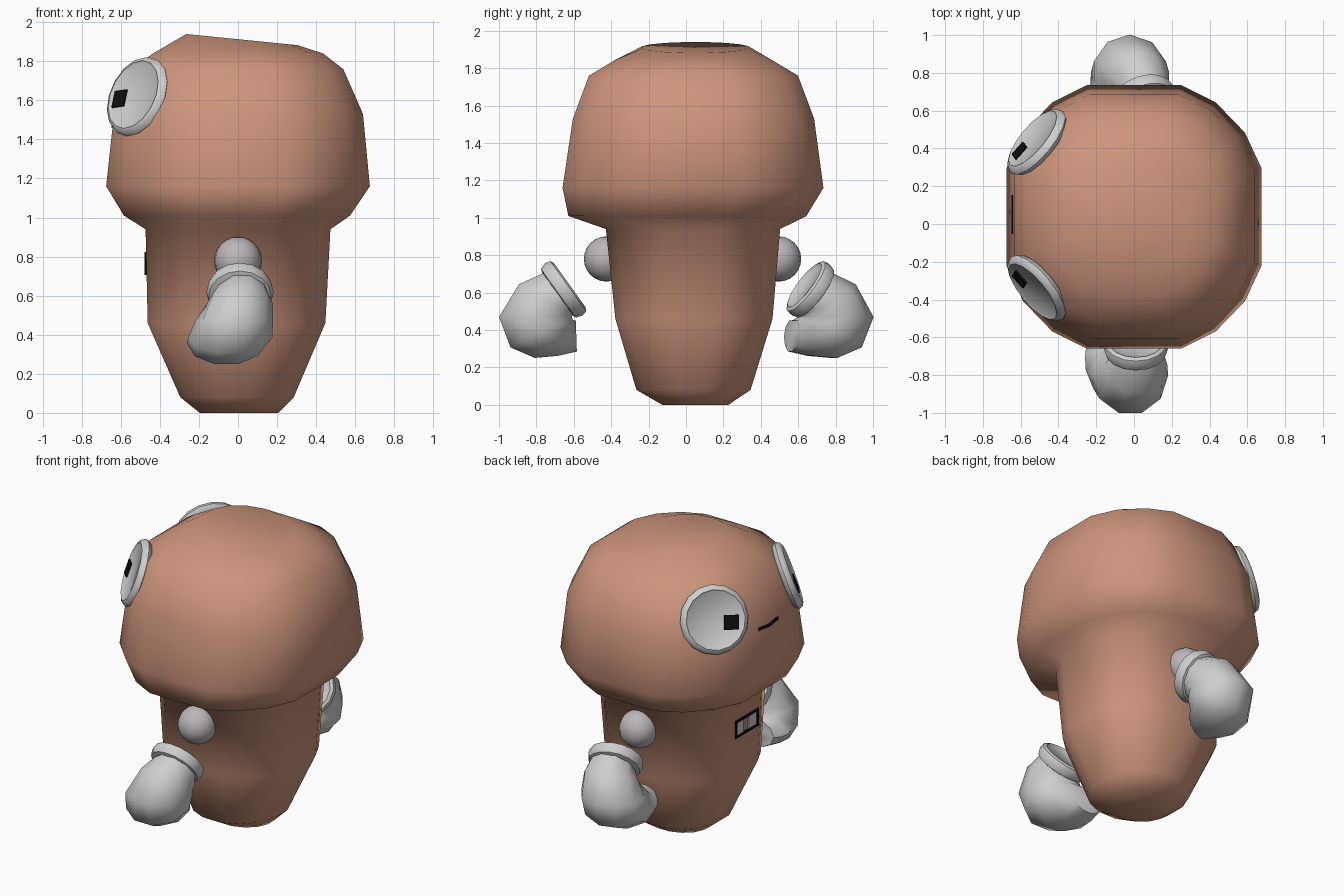
import bpy, bmesh, math
from mathutils import Vector, Matrix

if "Cube" in bpy.data.objects:
    bpy.data.objects.remove(bpy.data.objects["Cube"])


def material(name, rgb):
    m = bpy.data.materials.new(name)
    m.diffuse_color = (*rgb, 1)
    m.use_nodes = True
    m.node_tree.nodes["Principled BSDF"].inputs["Base Color"].default_value = m.diffuse_color
    return m


CLAY = material("warm clay", (0.61, 0.30, 0.20))
WHITE = material("off white", (0.62, 0.62, 0.62))
GREY = material("shoulder grey", (0.50, 0.47, 0.49))
BLACK = material("black", (0.004, 0.004, 0.004))


def finish(name, bm, mat, angle=50, flip=False):
    bmesh.ops.recalc_face_normals(bm, faces=bm.faces)
    if flip:
        bmesh.ops.reverse_faces(bm, faces=bm.faces)
    me = bpy.data.meshes.new(name)
    bm.to_mesh(me)
    bm.free()
    me.materials.append(mat)
    ob = bpy.data.objects.new(name, me)
    bpy.context.collection.objects.link(ob)
    bpy.ops.object.select_all(action='DESELECT')
    ob.select_set(True)
    bpy.context.view_layer.objects.active = ob
    bpy.ops.object.shade_smooth_by_angle(angle=math.radians(angle))
    return ob


def loft(rings):
    """Skin a list of equally long point rings and cap both ends."""
    bm = bmesh.new()
    vs = [[bm.verts.new(p) for p in r] for r in rings]
    n = len(vs[0])
    for a, b in zip(vs, vs[1:]):
        for i in range(n):
            j = (i + 1) % n
            bm.faces.new((a[i], a[j], b[j], b[i]))
    bm.faces.new(vs[0][::-1])
    bm.faces.new(vs[-1])
    return bm


def sharpen_caps(ob, smallest=9):
    """Keep the end caps flat with hard borders."""
    me = ob.data
    attr = me.attributes.get("sharp_edge") or me.attributes.new("sharp_edge", 'BOOLEAN', 'EDGE')
    edges = {e.key: e.index for e in me.edges}
    for p in me.polygons:
        if len(p.vertices) >= smallest:
            for k in p.edge_keys:
                attr.data[edges[k]].value = True


def lathe(name, profile, center, axis, mat, n=16):
    """Spin (radius, height) points round an axis."""
    m = Matrix.Translation(center) @ Vector(axis).to_track_quat('Z', 'Y').to_matrix().to_4x4()
    rings = [[m @ Vector((r * math.cos(2 * math.pi * i / n), r * math.sin(2 * math.pi * i / n), h))
              for i in range(n)] for r, h in profile]
    return finish(name, loft(rings), mat, 50)


def plate(name, center, normal, w, h, mat, t=0.009, roll=0):
    """Thin box lying on a surface, its height axis pointing up."""
    z = Vector(normal).normalized()
    x = Vector((0, 0, 1)).cross(z).normalized()
    rot = Matrix((x, z.cross(x), z)).transposed().to_4x4()
    bm = bmesh.new()
    bmesh.ops.create_cube(bm, size=1, matrix=Matrix.Translation(center) @ rot
                          @ Matrix.Rotation(roll, 4, 'Z') @ Matrix.Diagonal((w, h, t, 1)))
    return finish(name, bm, mat, 30)


# Body: rounded-square sections: z, x range, y range, squareness
sections = [
    (0.00, -0.20, 0.21, -0.13, 0.23, 0.0),
    (0.08, -0.30, 0.29, -0.27, 0.35, 0.2),
    (0.46, -0.465, 0.45, -0.38, 0.465, 0.7),
    (0.94, -0.475, 0.475, -0.43, 0.505, 0.8),
    (1.01, -0.585, 0.575, -0.63, 0.645, 0.9),
    (1.16, -0.675, 0.675, -0.66, 0.735, 1.0),
    (1.53, -0.635, 0.64, -0.605, 0.685, 1.0),
    (1.76, -0.545, 0.54, -0.52, 0.60, 0.9),
    (1.84, -0.44, 0.44, -0.39, 0.47, 0.5),
    (1.94, -0.27, 0.31, -0.24, 0.34, 0.1),
]
SQUARE = [(1, 0.37), (0.87, 0.64), (0.64, 0.87), (0.37, 1)]
rings = []
for z, x0, x1, y0, y1, sq in sections:
    ring = []
    for q in range(4):
        for k, (sx, sy) in enumerate(SQUARE):
            a = math.radians(11.25 + 22.5 * k)
            u = math.cos(a) * (1 - sq) + sx * sq
            v = math.sin(a) * (1 - sq) + sy * sq
            for _ in range(q):
                u, v = -v, u
            x = (x0 + x1) / 2 + u * (x1 - x0) / 2
            y = (y0 + y1) / 2 + v * (y1 - y0) / 2
            tilt = 0.1 * (x + 0.27) if z > 1.9 else 0     # sloping crown
            ring.append((x, y, z - tilt))
    rings.append(ring)
sharpen_caps(finish("body", loft(rings), CLAY, 70))

# Eyes: rimmed discs with square pupils
for label, s, cy in (("front", -1, -0.34), ("back", 1, 0.435)):
    n = Vector((-0.72, 0.6 * s, 0.34)).normalized()
    c = Vector((-0.515, cy, 1.62))
    lathe(label + "_eye", [(0.17, -0.035), (0.20, -0.03), (0.215, -0.005), (0.205, 0.02),
                           (0.185, 0.03), (0.175, 0.022)], c, n, WHITE)
    plate(label + "_pupil", c + n * 0.026 + Vector((-0.073, -0.063 * s, -0.02)), n,
          0.09, 0.09, BLACK, roll=-0.1 * s)

# Mouth: two short strokes making a shallow smile
for label, y, roll in (("left", 0.10, 0.12), ("right", 0.0, -0.12)):
    plate("mouth_" + label, (-0.643, y, 1.475), (-1, 0, 0.11), 0.105, 0.018, BLACK, roll=-roll)

# Buckle: black frame with two pale panels
for dy, dz, w, h in ((0, 0.05, 0.24, 0.016), (0, -0.05, 0.24, 0.016),
                     (0.112, 0, 0.016, 0.11), (-0.112, 0, 0.016, 0.11)):
    plate("buckle_frame", (-0.474, 0.035 + dy, 0.765 + dz), (-1, 0, 0), w, h, BLACK)
for dy, w in ((0.07, 0.06), (-0.06, 0.08)):
    plate("buckle_panel", (-0.472, 0.035 + dy, 0.765), (-1, 0, 0), w, 0.084, WHITE, 0.006)

# Shoulder balls
for label, y in (("front", -0.425), ("back", 0.495)):
    bm = bmesh.new()
    bmesh.ops.create_uvsphere(bm, u_segments=20, v_segments=12, radius=0.121,
                              matrix=Matrix.Translation((0, y, 0.78)))
    finish(label + "_shoulder", bm, GREY, 60)

# Hands: curled mitten swept round the crook, plus a thick cuff
# sweep angle, outer reach, centre x, half width
curl = [(125, 0.29, 0.02, 0.13), (150, 0.35, 0.01, 0.16), (180, 0.41, -0.02, 0.19),
        (205, 0.385, -0.04, 0.205), (225, 0.31, -0.06, 0.19), (245, 0.23, -0.09, 0.155),
        (272, 0.185, -0.12, 0.11)]
for label, s, turn in (("front", 1, 0), ("back", -1, math.radians(18))):
    place = (Matrix.Translation((0, -0.8 * s, 0)) @ Matrix.Rotation(turn, 4, 'Z')
             @ Matrix.Translation((0, 0.8 * s, 0)) @ Matrix.Diagonal((1, s, 1, 1)))
    rings = []
    for deg, reach, cx, w in curl:
        a = math.radians(deg)
        ring = []
        for i in range(10):
            t = 2 * math.pi * (i + 0.5) / 10
            r = 0.02 + (reach - 0.02) * (0.5 + 0.525 * math.cos(t))
            ring.append(place @ Vector((cx + w * 1.05 * math.sin(t),
                                        -0.59 + r * math.cos(a), 0.47 + r * math.sin(a))))
        rings.append(ring)
    finish(label + "_hand", loft(rings), WHITE, 50)
    axis = place.to_3x3() @ Vector((0, 0.81, 0.58))
    lathe(label + "_cuff", [(0.13, -0.05), (0.16, -0.04), (0.172, -0.005), (0.165, 0.025),
                            (0.145, 0.035), (0.13, 0.02)],
          place @ Vector((0.01, -0.65, 0.62)), axis, WHITE)
